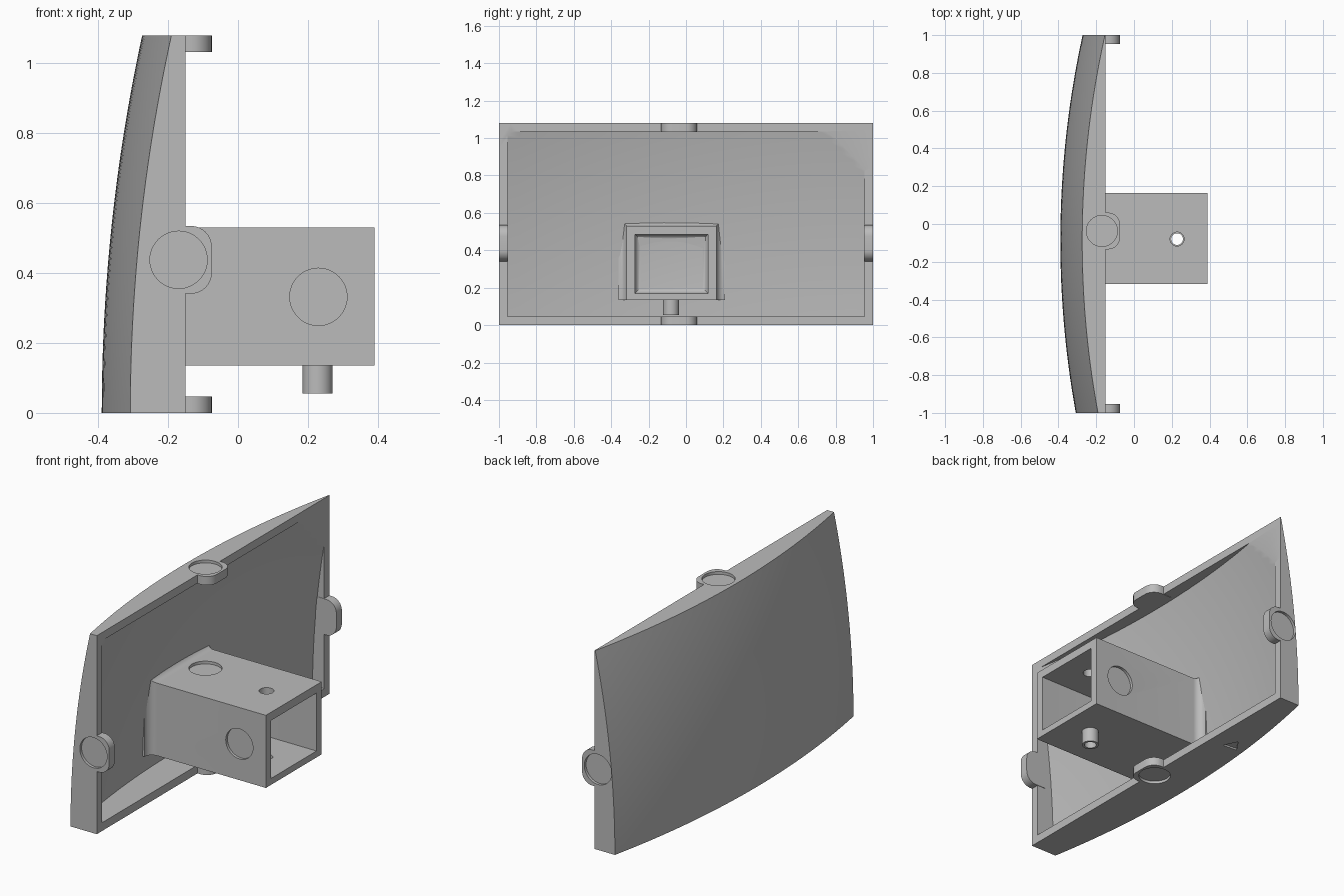
import bpy, bmesh, math
from mathutils import Vector

cube = bpy.data.objects.get("Cube")
if cube:
    bpy.data.objects.remove(cube, do_unlink=True)

grey = bpy.data.materials.new("light_grey_plastic")
grey.use_nodes = True
colour = (0.5, 0.5, 0.5, 1)
grey.diffuse_color = colour
grey.node_tree.nodes["Principled BSDF"].inputs["Base Color"].default_value = colour


def finish(bm, name):
    bmesh.ops.recalc_face_normals(bm, faces=bm.faces)
    mesh = bpy.data.meshes.new(name)
    bm.to_mesh(mesh)
    bm.free()
    mesh.materials.append(grey)
    ob = bpy.data.objects.new(name, mesh)
    bpy.context.collection.objects.link(ob)
    return ob


def loft(name, rings):
    """Closed solid through rings of equal point count."""
    bm = bmesh.new()
    loops = [[bm.verts.new(p) for p in ring] for ring in rings]
    n = len(loops[0])
    for a, b in zip(loops, loops[1:]):
        for i in range(n):
            j = (i + 1) % n
            bm.faces.new((a[i], a[j], b[j], b[i]))
    bm.faces.new(loops[0])
    bm.faces.new(loops[-1])
    return finish(bm, name)


def prism(name, outline, axis, lo, hi):
    """Extrude a 2D outline along y or z; outline is (x, other)."""
    def place(p, d):
        return (p[0], d, p[1]) if axis == "y" else (p[0], p[1], d)
    return loft(name, [[place(p, d) for p in outline] for d in (lo, hi)])


def circle(x, v, r, n=48, turn=0.0):
    return [(x + r * math.cos(turn + math.tau * i / n),
             v + r * math.sin(turn + math.tau * i / n)) for i in range(n)]


def boolean(target, tool, operation):
    mod = target.modifiers.new(operation.lower(), "BOOLEAN")
    mod.operation, mod.solver, mod.object = operation, "EXACT", tool
    bpy.context.view_layer.objects.active = target
    bpy.ops.object.modifier_apply(modifier=mod.name)
    bpy.data.objects.remove(tool, do_unlink=True)


def domed_block(name, radius, y0, y1, z0, z1, front, n=32):
    """Block with a flat front and a spherical back."""
    centre = Vector((4.71, -0.09, 0))
    bm = bmesh.new()
    grid = []
    for i in range(n + 1):
        y = y0 + (y1 - y0) * i / n
        row = []
        for k in range(n + 1):
            z = z0 + (z1 - z0) * k / n
            x = centre.x - math.sqrt(radius ** 2 - (y - centre.y) ** 2 - z ** 2)
            row.append(bm.verts.new((x, y, z)))
        grid.append(row)
    for i in range(n):
        for k in range(n):
            bm.faces.new((grid[i][k], grid[i + 1][k], grid[i + 1][k + 1], grid[i][k + 1]))
    border = [e for e in bm.edges if e.is_boundary]
    skirt = bmesh.ops.extrude_edge_only(bm, edges=border)["geom"]
    for v in skirt:
        if isinstance(v, bmesh.types.BMVert):
            v.co.x = front
    bmesh.ops.contextual_create(bm, geom=[e for e in skirt if isinstance(e, bmesh.types.BMEdge)
                                          and e.is_boundary])
    return finish(bm, name)


def box_ring(x, grow_side, grow_top, grow_bottom, y0, y1, z0, z1):
    y0, y1 = y0 - grow_side, y1 + grow_side
    z0, z1 = z0 - grow_bottom, z1 + grow_top
    return [(x, y0, z0), (x, y1, z0), (x, y1, z1), (x, y0, z1)]


# Curved panel with a hollow front and a thin rim
TOP = 1.08
panel = domed_block("curved_panel", 5.1, -1, 1, 0, TOP, -0.15)
boolean(panel, domed_block("panel_hollow", 5.04, -0.955, 0.955, 0.045, 1.035, 0.0), "DIFFERENCE")

# Rounded tabs on the four edges, each with a shallow round recess
TAB_X, REC_R, REC_D = -0.17, 0.082, 0.015


def tab_outline(mid, half=0.097, r=0.06, tip=-0.075):
    pts = [(-0.2, mid - half)]
    for side, start in ((-1, -90), (1, 0)):
        for k in range(9):
            a = math.radians(start + 90 * k / 8)
            pts.append((tip - r + r * math.cos(a), mid + side * (half - r) + r * math.sin(a)))
    return pts + [(-0.2, mid + half)]


for axis, mid, lo, hi in (("y", 0.438, -1, 1), ("z", -0.037, 0, TOP)):
    for face, inward in ((lo, 1), (hi, -1)):
        depth = face + inward * 0.047
        boolean(panel, prism("tab", tab_outline(mid), axis, face, depth), "UNION")
        disc = prism("recess", circle(TAB_X, mid, REC_R), axis,
                     face - inward * 0.05, face + inward * REC_D)
        boolean(panel, disc, "DIFFERENCE")

# Small engraved direction mark under the panel
boolean(panel, prism("mark", circle(-0.28, 0.46, 0.05, 3, -0.6), "z", -0.05, 0.01), "DIFFERENCE")

# Square socket with a flared root
Y0, Y1, Z0, Z1, END = -0.317, 0.163, 0.135, 0.53, 0.39
FLARE = 0.045
outer = (Y0, Y1, Z0, Z1)
rings = [box_ring(-0.34, FLARE, FLARE, 0, *outer)]
for k in range(9):
    a = math.radians(90 * k / 8)
    g = FLARE * (1 - math.sin(a))
    rings.append(box_ring(-0.265 - FLARE * math.cos(a), g, g, 0, *outer))
rings.append(box_ring(END, 0, 0, 0, *outer))
socket = loft("square_socket", rings)

# Hollow of the socket, rounded towards its floor
inner = (Y0 + 0.045, Y1 - 0.045, Z0 + 0.035, Z1 - 0.045)
rings = []
for k in range(7):
    a = math.radians(90 * k / 6)
    g = -0.03 * (1 - math.sin(a))
    rings.append(box_ring(-0.28 - 0.03 * math.cos(a), g, g, g, *inner))
rings.append(box_ring(0.5, 0, 0, 0, *inner))
boolean(socket, loft("socket_hollow", rings), "DIFFERENCE")

# Hollow pin below the socket, with a bore through both walls
PIN = (0.228, -0.08)
boolean(socket, prism("pin", circle(*PIN, 0.043), "z", 0.055, 0.15), "UNION")
boolean(socket, prism("bore", circle(*PIN, 0.031), "z", 0.0, 0.3), "DIFFERENCE")
boolean(socket, prism("top_hole", circle(*PIN, 0.037), "z", 0.3, 0.7), "DIFFERENCE")

# Round recesses on the socket's sides and top
for face, out in ((Y0, -1), (Y1, 1)):
    boolean(socket, prism("recess", circle(0.23, 0.332, REC_R), "y",
                          face + out * 0.05, face - out * REC_D), "DIFFERENCE")
boolean(socket, prism("recess", circle(TAB_X, -0.037, REC_R), "z", Z1 - REC_D, Z1 + 0.05), "DIFFERENCE")

# Smooth shading with sharp edges kept
for ob in (panel, socket):
    bpy.ops.object.select_all(action="DESELECT")
    ob.select_set(True)
    bpy.context.view_layer.objects.active = ob
    bpy.ops.object.shade_smooth_by_angle(angle=math.radians(30))
